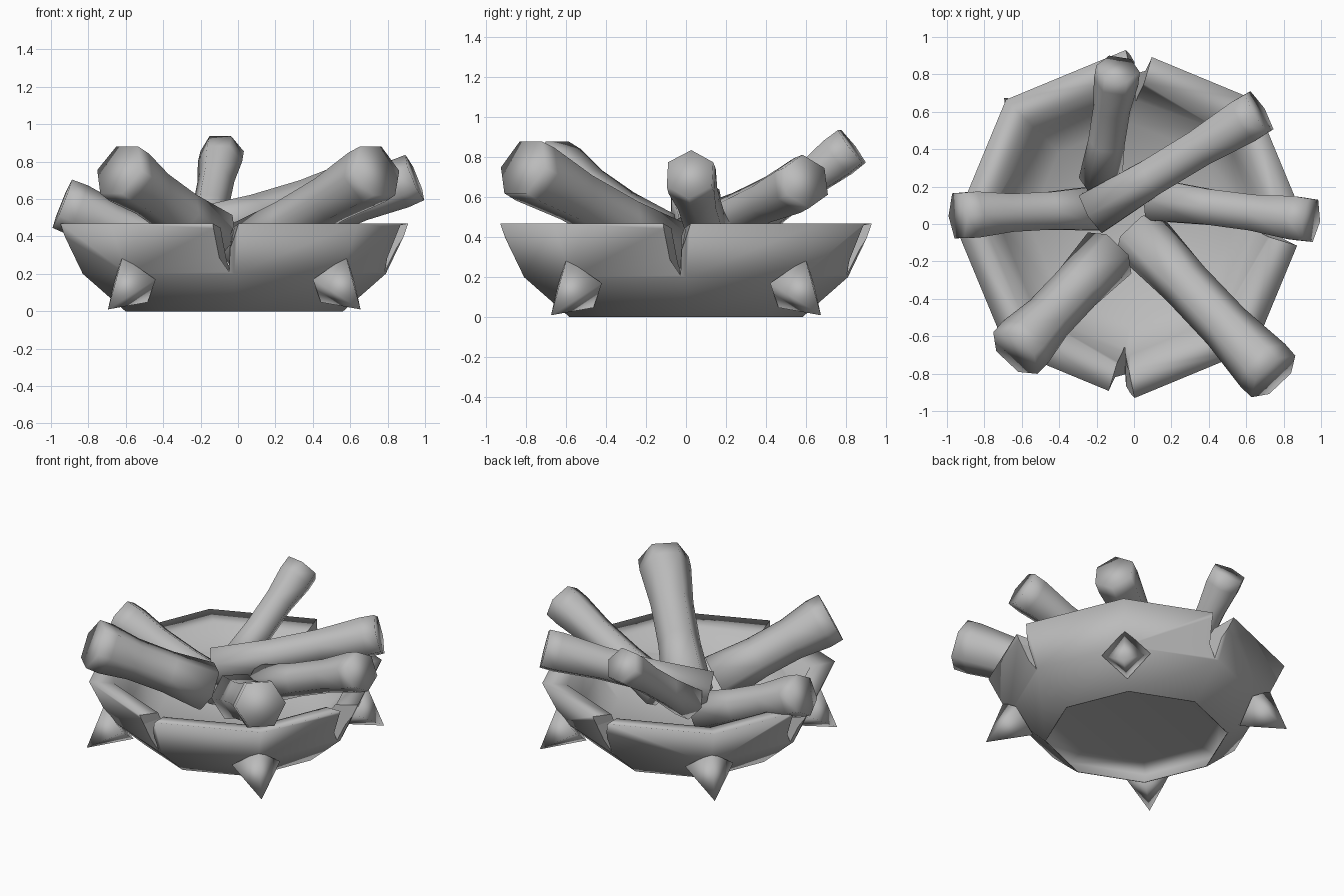
import bpy, bmesh, math
from mathutils import Vector, Matrix

cube = bpy.data.objects.get("Cube")
if cube:
    bpy.data.objects.remove(cube)

CENTRE = Vector((-0.02, 0, 0))
grey = bpy.data.materials.new("plain_grey")
grey.use_nodes = True
grey.diffuse_color = (0.5, 0.5, 0.5, 1)
grey.node_tree.nodes["Principled BSDF"].inputs["Base Color"].default_value = (0.5, 0.5, 0.5, 1)


def finish(name, bm, smooth=True):
    bmesh.ops.recalc_face_normals(bm, faces=bm.faces)
    for face in bm.faces:
        face.smooth = smooth
    mesh = bpy.data.meshes.new(name)
    bm.to_mesh(mesh)
    bm.free()
    mesh.materials.append(grey)
    obj = bpy.data.objects.new(name, mesh)
    bpy.context.collection.objects.link(obj)
    return obj


def rings(bm, profile, sides, turn=0):
    """Skin (radius, height) rings and cap both ends."""
    loops = []
    for r, z in profile:
        loops.append([bm.verts.new((r * math.cos(a), r * math.sin(a), z))
                      for a in (turn + math.tau * i / sides for i in range(sides))])
    for low, high in zip(loops, loops[1:]):
        for i in range(sides):
            j = (i + 1) % sides
            bm.faces.new((low[i], low[j], high[j], high[i]))
    bm.faces.new(loops[0])
    bm.faces.new(loops[-1])


# Eight-sided bowl with a hollow underside
bm = bmesh.new()
rings(bm, [(0.53, 0.125), (0.67, 0.11), (0.575, 0), (0.582, 0), (0.81, 0.2), (0.94, 0.47),
           (0.78, 0.445), (0.7, 0.27), (0.54, 0.135)], 8)
bmesh.ops.translate(bm, verts=bm.verts, vec=CENTRE)
bowl = finish("bowl", bm)

# V-shaped chips in the rim, one on each side, narrowing inward
bm = bmesh.new()
section = [(-0.135, 0.475), (-0.14, 0.53), (0.04, 0.53), (0.03, 0.475), (-0.025, 0.21), (-0.13, 0.4)]
for k in range(4):
    near, far = ([bm.verts.new((-0.03 + (x + 0.03) * s, y, z)) for x, z in section]
                 for y, s in ((-0.66, 0.15), (-1.05, 1.25)))
    bm.faces.new(near)
    bm.faces.new(far)
    for i in range(len(section)):
        j = (i + 1) % len(section)
        bm.faces.new((near[i], near[j], far[j], far[i]))
    bmesh.ops.rotate(bm, verts=near + far, cent=(0, 0, 0),
                     matrix=Matrix.Rotation(k * math.pi / 2, 3, 'Z'))
bmesh.ops.translate(bm, verts=bm.verts, vec=CENTRE)
cutter = finish("rim_chip_cutter", bm, smooth=False)
cutter.hide_render = True
cut = bowl.modifiers.new("chips", 'BOOLEAN')
cut.operation = 'DIFFERENCE'
cut.solver = 'EXACT'
cut.object = cutter
bpy.context.view_layer.objects.active = bowl
bowl.select_set(True)
bpy.ops.object.modifier_apply(modifier=cut.name)
bpy.data.objects.remove(cutter)

# Four-sided spikes on the diagonals, pointing out and down
for k, name in enumerate(("back_left", "back_right", "front_right", "front_left")):
    bm = bmesh.new()
    bmesh.ops.create_cone(bm, cap_ends=True, segments=4, radius1=0.155, radius2=0, depth=0.26)
    bmesh.ops.translate(bm, verts=bm.verts, vec=(0, 0, 0.13))
    a = math.pi / 4 + k * math.pi / 2
    place = (Matrix.Translation(CENTRE) @ Matrix.Rotation(a, 4, 'Z')
             @ Matrix.Translation((0.75, 0, 0.17)) @ Matrix.Rotation(math.radians(128), 4, 'Y'))
    bm.transform(place)
    finish("spike_" + name, bm)

# Six-sided logs fanned over the bowl: foot, tip, thickness, twist in degrees
LOGS = {
    "log_back": ((-0.18, 0.23, 0.39), (-0.085, 0.83, 0.855), 0.12, 0),
    "log_back_left": ((-0.22, 0.06, 0.42), (0.67, 0.6, 0.68), 0.14, 30),
    "log_left": ((0.1, 0.13, 0.36), (0.945, 0.02, 0.715), 0.134, 30),
    "log_right": ((-0.18, 0.085, 0.27), (-0.94, 0.045, 0.575), 0.142, 30),
    "log_front_right": ((-0.13, -0.155, 0.39), (-0.635, -0.69, 0.755), 0.165, 0),
    "log_front_left": ((0.02, -0.05, 0.32), (0.745, -0.815, 0.75), 0.165, 0),
}
for name, (foot, tip, r, twist) in LOGS.items():
    foot, tip = Vector(foot), Vector(tip)
    axis = tip - foot
    n = axis.length
    profile = [(r * 0.97, 0), (r * 0.82, n * 0.35), (r * 0.83, n * 0.65), (r, n - 0.09), (r * 0.98, n)]
    bm = bmesh.new()
    rings(bm, profile, 6, math.radians(twist))
    bm.transform(Matrix.Translation(foot) @ axis.to_track_quat('Z', 'Y').to_matrix().to_4x4())
    finish(name, bm)
